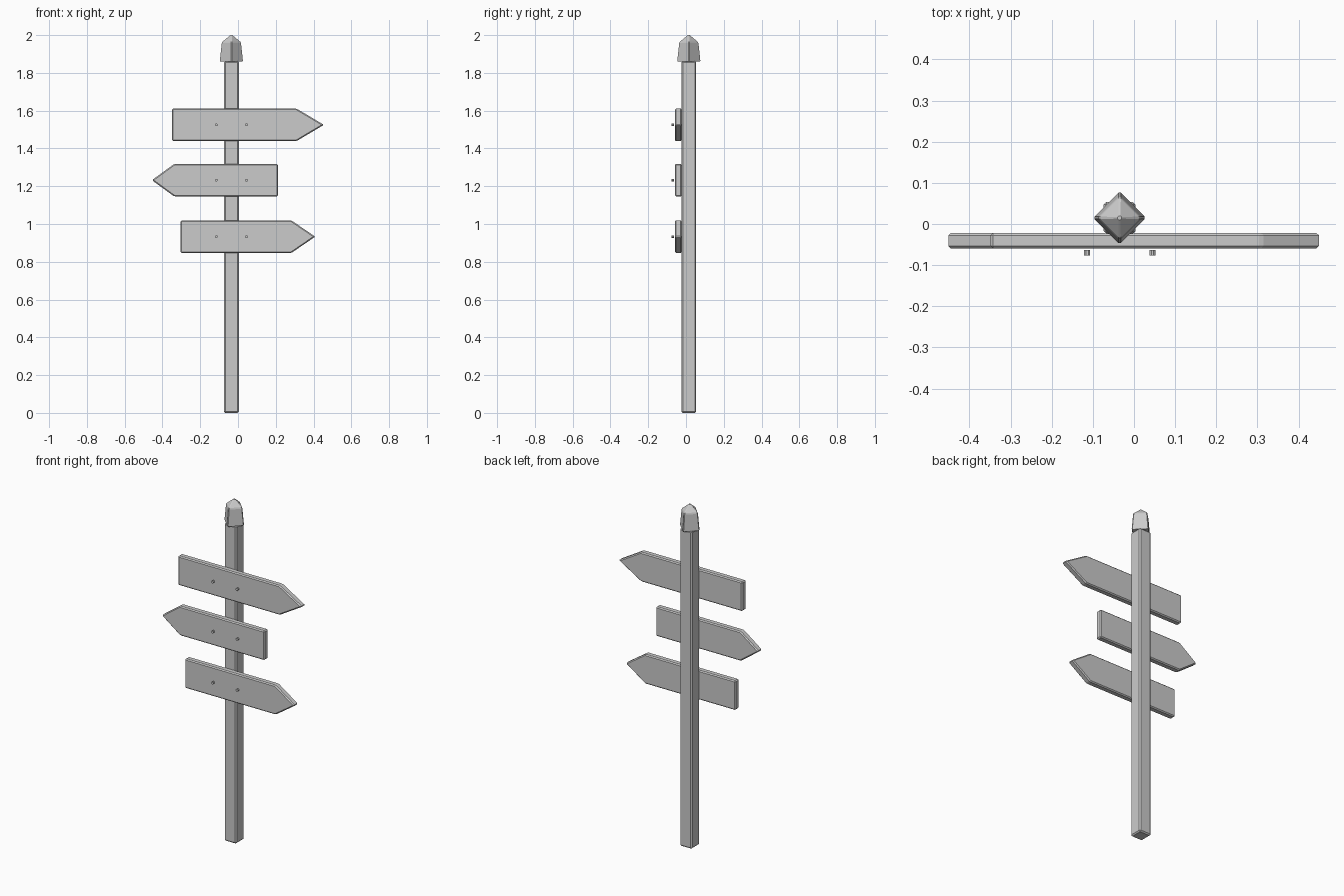
import bpy, bmesh, math

if "Cube" in bpy.data.objects:
    bpy.data.objects.remove(bpy.data.objects["Cube"])

PX, PY = -0.035, 0.015   # post axis


def finish(name, bm, bevel=0.0):
    bmesh.ops.recalc_face_normals(bm, faces=bm.faces)
    me = bpy.data.meshes.new(name)
    bm.to_mesh(me)
    bm.free()
    ob = bpy.data.objects.new(name, me)
    bpy.context.collection.objects.link(ob)
    if bevel:
        m = ob.modifiers.new("bevel", 'BEVEL')
        m.width = bevel
        m.segments = 1
        m.limit_method = 'ANGLE'
        m.angle_limit = math.radians(20)
    return ob


def prism(name, outline, y0, y1, bevel=0.0):
    """Extrude an x-z outline from y0 to y1."""
    bm = bmesh.new()
    face = bm.faces.new([bm.verts.new((x, y0, z)) for x, z in outline])
    ext = bmesh.ops.extrude_face_region(bm, geom=[face])
    for v in ext["geom"]:
        if isinstance(v, bmesh.types.BMVert):
            v.co.y = y1
    return finish(name, bm, bevel)


# Square post
h = 0.039
prism("post", [(PX - h, 0), (PX + h, 0), (PX + h, 1.862), (PX - h, 1.862)],
      PY - h, PY + h, 0.007)

# Tapered diamond cap: stacked square rings with chamfered corners
bm = bmesh.new()
rings = []
for r, c, z in [(0.058, 0.003, 1.859), (0.061, 0.003, 1.864), (0.051, 0.003, 1.957),
                (0.047, 0.003, 1.965), (0.005, 0.002, 2.0)]:
    ring = []
    for k in range(4):
        ca, sa = math.cos(k * math.pi / 2), math.sin(k * math.pi / 2)
        for t in (-c, c):
            ring.append(bm.verts.new((PX + r * ca - t * sa, PY + r * sa + t * ca, z)))
    rings.append(ring)
for a, b in zip(rings, rings[1:]):
    for i in range(8):
        j = (i + 1) % 8
        bm.faces.new((a[i], a[j], b[j], b[i]))
bm.faces.new(rings[0][::-1])
bm.faces.new(rings[-1])
finish("post_cap", bm)

# Arrow boards (square end, shoulder, tip, centre height), each with two bolts
boards = [("top", -0.349, 0.31, 0.455, 1.525),
          ("middle", 0.212, -0.338, -0.456, 1.232),
          ("bottom", -0.304, 0.283, 0.409, 0.933)]
for label, end, shoulder, tip, z in boards:
    w = 0.086
    prism(label + "_arrow_board",
          [(end, z - w), (shoulder, z - w), (tip, z), (shoulder, z + w), (end, z + w)],
          -0.059, -0.022, 0.006)
    for side, x in (("left", -0.114), ("right", 0.045)):
        circle = [(x + 0.0075 * math.cos(i * math.pi / 4 + math.pi / 8),
                   z + 0.0075 * math.sin(i * math.pi / 4 + math.pi / 8)) for i in range(8)]
        prism(label + "_" + side + "_bolt", circle, -0.076, -0.063)
